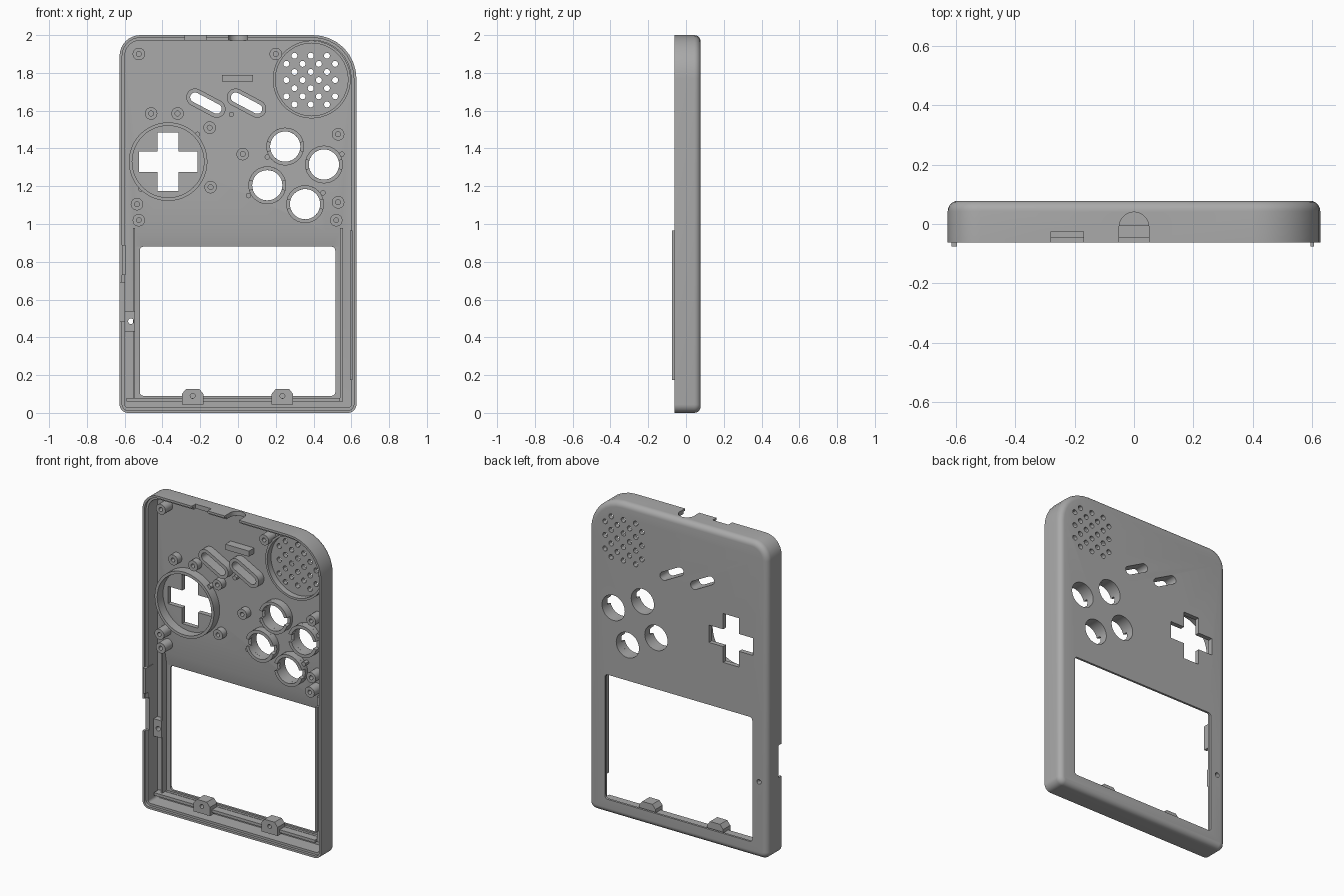
import bpy, bmesh, math
from math import sin, cos, pi, radians
from mathutils import Vector

old = bpy.data.objects.get("Cube")
if old:
    bpy.data.objects.remove(old)

plastic = bpy.data.materials.new("grey plastic")
plastic.use_nodes = True
GREY = (0.4, 0.4, 0.4, 1)
plastic.diffuse_color = GREY
plastic.node_tree.nodes["Principled BSDF"].inputs["Base Color"].default_value = GREY

FLOOR, BACK, RIM = 0.048, 0.078, -0.062


# ---- outline helpers (x, z points) ----
def rounded(x0, z0, x1, z1, radii, n=8):
    """Rounded rectangle; radii run bottom right, top right, top left, bottom left."""
    pts = []
    corners = [(x1, z0, -1, 1), (x1, z1, -1, -1), (x0, z1, 1, -1), (x0, z0, 1, 1)]
    for k, ((x, z, sx, sz), r) in enumerate(zip(corners, radii)):
        for i in range(n + 1):
            a = pi / 2 * (k - 1 + i / n)
            pts.append((x + sx * r + r * cos(a), z + sz * r + r * sin(a)))
    return pts


def rect(x0, z0, x1, z1):
    return [(x0, z0), (x1, z0), (x1, z1), (x0, z1)]


def circle(x, z, r, n=32):
    return [(x + r * cos(2 * pi * i / n), z + r * sin(2 * pi * i / n)) for i in range(n)]


def slot(x, z, half, r, tilt, n=10):
    pts = []
    for side in (0, 1):
        cx, cz = x + half * cos(tilt + pi * side), z + half * sin(tilt + pi * side)
        for i in range(n + 1):
            a = tilt + pi * side - pi / 2 + pi * i / n
            pts.append((cx + r * cos(a), cz + r * sin(a)))
    return pts


def arc_band(x, z, r0, r1, a0, a1, n=16):
    angles = [a0 + (a1 - a0) * i / n for i in range(n + 1)]
    outer = [(x + r1 * cos(a), z + r1 * sin(a)) for a in angles]
    inner = [(x + r0 * cos(a), z + r0 * sin(a)) for a in reversed(angles)]
    return outer + inner


# ---- solid helpers ----
def loft(name, loops, closed=False):
    """Skin loops of (points, y); cap the ends, or join last to first."""
    bm = bmesh.new()
    rings = [[bm.verts.new((px, y, pz)) for px, pz in pts] for pts, y in loops]
    pairs = list(zip(rings, rings[1:]))
    if closed:
        pairs.append((rings[-1], rings[0]))
    else:
        bm.faces.new(rings[0])
        bm.faces.new(rings[-1])
    for a, b in pairs:
        for i in range(len(a)):
            j = (i + 1) % len(a)
            bm.faces.new((a[i], a[j], b[j], b[i]))
    bmesh.ops.recalc_face_normals(bm, faces=bm.faces)
    mesh = bpy.data.meshes.new(name)
    bm.to_mesh(mesh)
    bm.free()
    mesh.materials.append(plastic)
    obj = bpy.data.objects.new(name, mesh)
    bpy.context.collection.objects.link(obj)
    return obj


def prism(name, pts, y0, y1=FLOOR + 0.004):
    return loft(name, [(pts, y0), (pts, y1)])


def tube(name, outer, inner, y0, y1=FLOOR + 0.004):
    return loft(name, [(outer, y0), (outer, y1), (inner, y1), (inner, y0)], True)


def cut(obj, cutters):
    for c in cutters:
        c.hide_render = True
        m = obj.modifiers.new("cut", 'BOOLEAN')
        m.object, m.operation, m.solver = c, 'DIFFERENCE', 'EXACT'
    deps = bpy.context.evaluated_depsgraph_get()
    mesh = bpy.data.meshes.new_from_object(obj.evaluated_get(deps))
    obj.modifiers.clear()
    obj.data = mesh
    for c in cutters:
        bpy.data.objects.remove(c)


# ---- shell: filleted back, open front with a stepped rim ----
def outline(d):
    radii = [max(r - d, 0.005) for r in (0.045, 0.23, 0.11, 0.045)]
    return rounded(-0.627 + d, d, 0.627 - d, 2 - d, radii)


R = 0.035
loops = [(outline(R * (1 - sin(t))), BACK - R * (1 - cos(t)))
         for t in [pi / 2 * i / 6 for i in range(7)]]
loops += [(outline(0), RIM), (outline(0.014), RIM), (outline(0.014), -0.045),
          (outline(0.028), -0.045), (outline(0.028), FLOOR)]
loops = [(outline(R * (1 - cos(t))), BACK - R * (1 - sin(t)))
         for t in [pi / 2 * (1 - i / 6) for i in range(7)]] + loops[7:]
shell = loft("shell", loops)

# ---- openings ----
buttons = [(0.25, 1.41), (0.455, 1.315), (0.155, 1.205), (0.355, 1.105)]
slots = [(-0.17, 1.64), (0.045, 1.64)]
TILT = radians(-28)
PX, PZ = -0.37, 1.33
SX, SZ = 0.385, 1.762
screen = rounded(-0.52, 0.09, 0.515, 0.88, [0.02] * 4, 4)
holes = [screen, circle(-0.567, 0.485, 0.015, 16)]
holes += [circle(x, z, 0.08) for x, z in buttons]
holes += [slot(x, z, 0.065, 0.026, TILT) for x, z in slots]
A, B = 0.155, 0.055
holes.append([(PX + x, PZ + z) for x, z in [
    (-B, -A), (B, -A), (B, -B), (A, -B), (A, B), (B, B),
    (B, A), (-B, A), (-B, B), (-A, B), (-A, -B), (-B, -B)]])
for i in range(-3, 4):
    for j in range(-3, 4):
        if (i + j) % 2:
            holes.append(circle(SX + 0.043 * i, SZ + 0.043 * j, 0.016, 12))
cutters = [prism("opening", h, 0.0, 0.1) for h in holes]
# screen recess, sloping at its upper end
cutters.append(loft("recess", [(rect(-0.545, 0.08, 0.54, 0.98), FLOOR - 0.004),
                               (rect(-0.545, 0.08, 0.54, 0.88), 0.064)]))
# rim notches: top socket, top slot, side switch
socket = [(0.05 * cos(pi * i / 16), -0.01 + 0.05 * sin(pi * i / 16)) for i in range(17)]
socket = [(-0.05, -0.1)] + socket[::-1] + [(0.05, -0.1)]
sock = prism("socket", socket, 0, 0.1)
for v in sock.data.vertices:
    v.co = Vector((v.co.x, v.co.z, 1.95 + v.co.y))
sock.data.flip_normals()
cutters += [sock, prism("top_notch", rect(-0.28, 1.96, -0.17, 2.1), -0.1, -0.025),
            prism("side_notch", rect(-0.7, 0.485, -0.59, 0.69), -0.1, -0.03)]
cut(shell, cutters)

# ---- guides around the controls ----
for x, z in buttons:
    tube("button_collar", circle(x, z, 0.1), circle(x, z, 0.08), 0.025)
    for k in (0, 1):
        a = radians(15) + pi * k
        prism("button_guide", arc_band(x, z, 0.08, 0.1, a, a + radians(150)), -0.005, 0.027)
for x, z in slots:
    tube("slot_collar", slot(x, z, 0.065, 0.047, TILT), slot(x, z, 0.065, 0.026, TILT), -0.005)
tube("pad_ring", circle(PX, PZ, 0.208, 48), circle(PX, PZ, 0.19, 48), -0.01)
tube("speaker_ring", circle(0.39, 1.765, 0.206, 48), circle(0.39, 1.765, 0.192, 48), 0.01)
prism("shelf", rect(-0.085, 1.755, 0.08, 1.79), -0.005)

# ---- screw posts and locating pegs ----
tall = [(-0.525, 1.9), (0.2, 1.9), (-0.535, 1.105), (-0.525, 1.02),
        (0.53, 1.475), (0.53, 1.115), (0.52, 1.02)]
short = [(-0.46, 1.585), (-0.32, 1.585), (-0.15, 1.51), (0.025, 1.37), (-0.145, 1.195)]
for group, y in ((tall, -0.025), (short, 0.005)):
    for x, z in group:
        tube("screw_post", circle(x, z, 0.033, 20), circle(x, z, 0.013, 20), y)
for x, z in [(-0.215, 1.475), (-0.035, 1.58), (-0.515, 1.185), (0.155, 1.355),
             (0.055, 1.15), (0.55, 1.37), (0.45, 1.165)]:
    prism("peg", circle(x, z, 0.014, 12), 0.015)

# ---- lower frame: rails, bosses, tongues ----
prism("bottom_rail", rect(-0.59, 0.06, 0.54, 0.078), 0.0)
for x in (-0.24, 0.235):
    boss = prism("screen_boss", [(x - 0.057, 0.045), (x + 0.057, 0.045), (x + 0.057, 0.1),
                                 (x + 0.035, 0.127), (x - 0.035, 0.127), (x - 0.057, 0.1)], -0.02)
    cut(boss, [prism("hole", circle(x, 0.09, 0.013, 16), -0.1, 0.02)])
prism("left_rail", rect(0.54, 0.06, 0.555, 0.98), 0.02)
prism("right_rail", rect(-0.555, 0.06, -0.545, 0.98), 0.02)
boss = prism("lamp_boss", rect(-0.6, 0.43, -0.545, 0.54), 0.01)
cut(boss, [prism("hole", circle(-0.567, 0.485, 0.015, 16), -0.1, 0.1)])
prism("left_tongue", rect(0.594, 0.175, 0.606, 0.965), -0.075, 0.0)
prism("right_tongue", rect(-0.615, 0.73, -0.596, 0.89), -0.075, 0.0)

# ---- smooth shading with sharp edges ----
bpy.ops.object.select_all(action='DESELECT')
for o in bpy.context.collection.objects:
    if o.type == 'MESH' and o.data.materials and o.data.materials[0] == plastic:
        o.select_set(True)
        bpy.context.view_layer.objects.active = o
bpy.ops.object.shade_smooth_by_angle(angle=radians(30))
